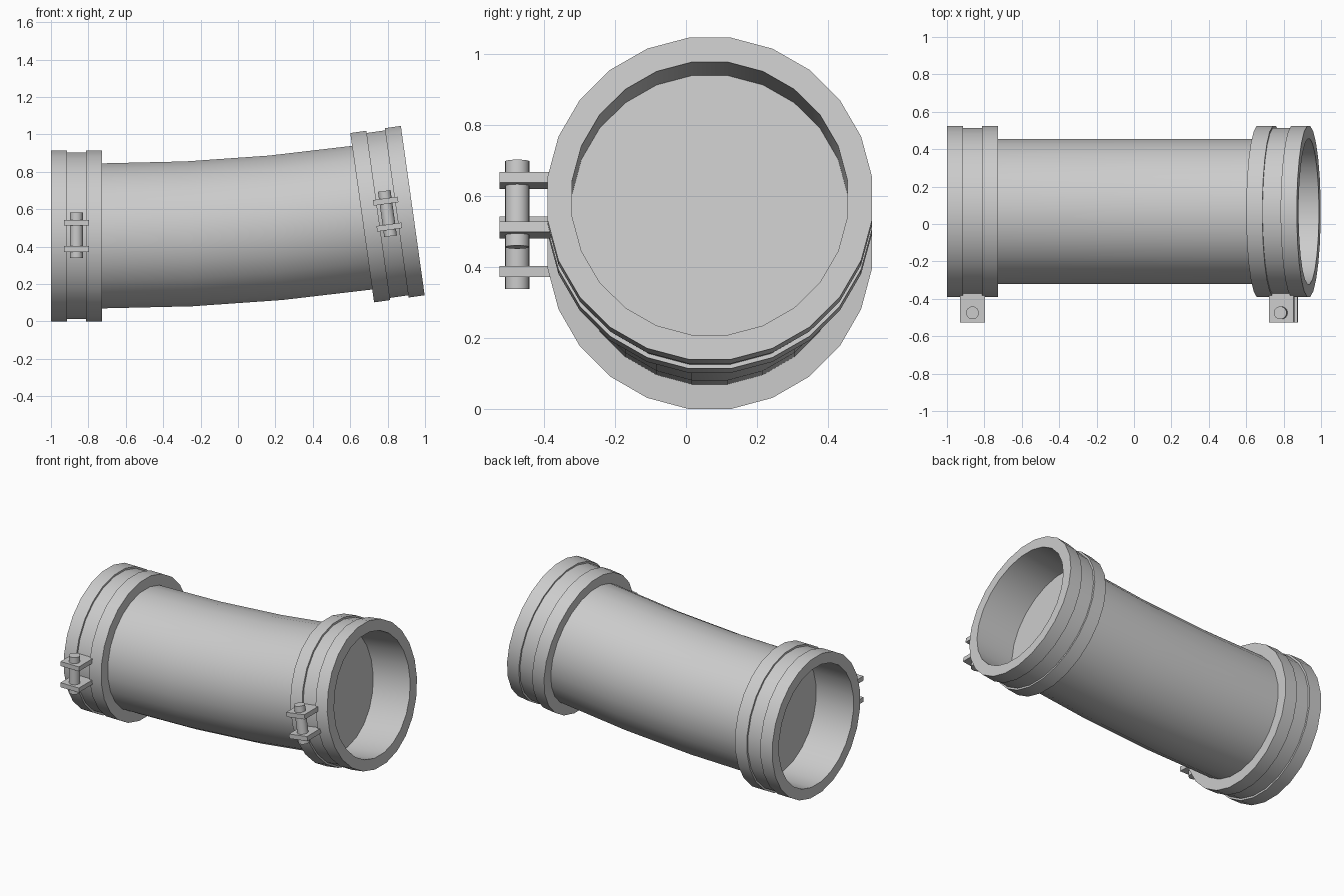
import bpy, bmesh, math
from mathutils import Matrix, Vector

if "Cube" in bpy.data.objects:
    bpy.data.objects.remove(bpy.data.objects["Cube"])

SIDES = 24
BEND = math.radians(8)
FLANGE_R, BAND_R, PIPE_R = 0.461, 0.449, 0.391
FLANGE_W, COLLAR_W = 0.087, 0.273
PIPE_START = Vector((-1 + COLLAR_W, 0.067, 0.457))
BEND_R = 1.391 / math.sin(BEND)

metal = bpy.data.materials.new("grey metal")
metal.use_nodes = True
grey = (0.6, 0.6, 0.6, 1)
metal.diffuse_color = grey
metal.node_tree.nodes["Principled BSDF"].inputs["Base Color"].default_value = grey


def frame(angle):
    """Position and tilt on the pipe's bend."""
    offset = Vector((math.sin(angle), 0, 1 - math.cos(angle))) * BEND_R
    return Matrix.Translation(PIPE_START + offset) @ Matrix.Rotation(-angle, 4, 'Y')


def ring(bm, matrix, x, radius):
    verts = []
    for i in range(SIDES):
        a = math.tau * (i + 0.5) / SIDES
        verts.append(bm.verts.new(matrix @ Vector((x, radius * math.cos(a), radius * math.sin(a)))))
    return verts


def bridge(bm, a, b):
    for i in range(SIDES):
        j = (i + 1) % SIDES
        bm.faces.new((a[i], a[j], b[j], b[i]))


def finish(name, bm):
    bmesh.ops.recalc_face_normals(bm, faces=bm.faces)
    mesh = bpy.data.meshes.new(name)
    bm.to_mesh(mesh)
    bm.free()
    mesh.materials.append(metal)
    obj = bpy.data.objects.new(name, mesh)
    bpy.context.collection.objects.link(obj)
    bpy.ops.object.select_all(action='DESELECT')
    obj.select_set(True)
    bpy.context.view_layer.objects.active = obj
    bpy.ops.object.shade_smooth_by_angle(angle=math.radians(30))


# Bent pipe, closed at both ends
bm = bmesh.new()
rings = [ring(bm, frame(BEND * i / 3), 0, PIPE_R) for i in range(4)]
for a, b in zip(rings, rings[1:]):
    bridge(bm, a, b)
bm.faces.new(rings[0])
bm.faces.new(rings[-1])
finish("pipe", bm)


def collar(side, matrix):
    # Hollow collar: two flanges with a slimmer band between them
    inner = COLLAR_W - FLANGE_W
    profile = [(0, PIPE_R), (0, FLANGE_R), (FLANGE_W, FLANGE_R), (FLANGE_W, BAND_R),
               (inner, BAND_R), (inner, FLANGE_R), (COLLAR_W, FLANGE_R), (COLLAR_W, PIPE_R)]
    bm = bmesh.new()
    loops = [ring(bm, matrix, x, r) for x, r in profile]
    for i, loop in enumerate(loops):
        bridge(bm, loop, loops[(i + 1) % len(loops)])
    finish(side + "_collar", bm)

    # Clamp lugs on the front of the band
    mid = COLLAR_W / 2
    for label, z in (("upper", 0.07), ("lower", -0.07)):
        bm = bmesh.new()
        place = matrix @ Matrix.Translation((mid, -0.51, z)) @ Matrix.Diagonal((0.134, 0.165, 0.03, 1))
        bmesh.ops.create_cube(bm, size=1, matrix=place)
        finish(f"{side}_{label}_lug", bm)

    # Bolt through the lugs
    bm = bmesh.new()
    bmesh.ops.create_cone(bm, cap_ends=True, segments=24, radius1=0.034, radius2=0.034,
                          depth=0.244, matrix=matrix @ Matrix.Translation((mid, -0.542, 0.003)))
    finish(side + "_bolt", bm)


collar("right", frame(0) @ Matrix.Translation((-COLLAR_W, 0, 0)))
collar("left", frame(BEND))
